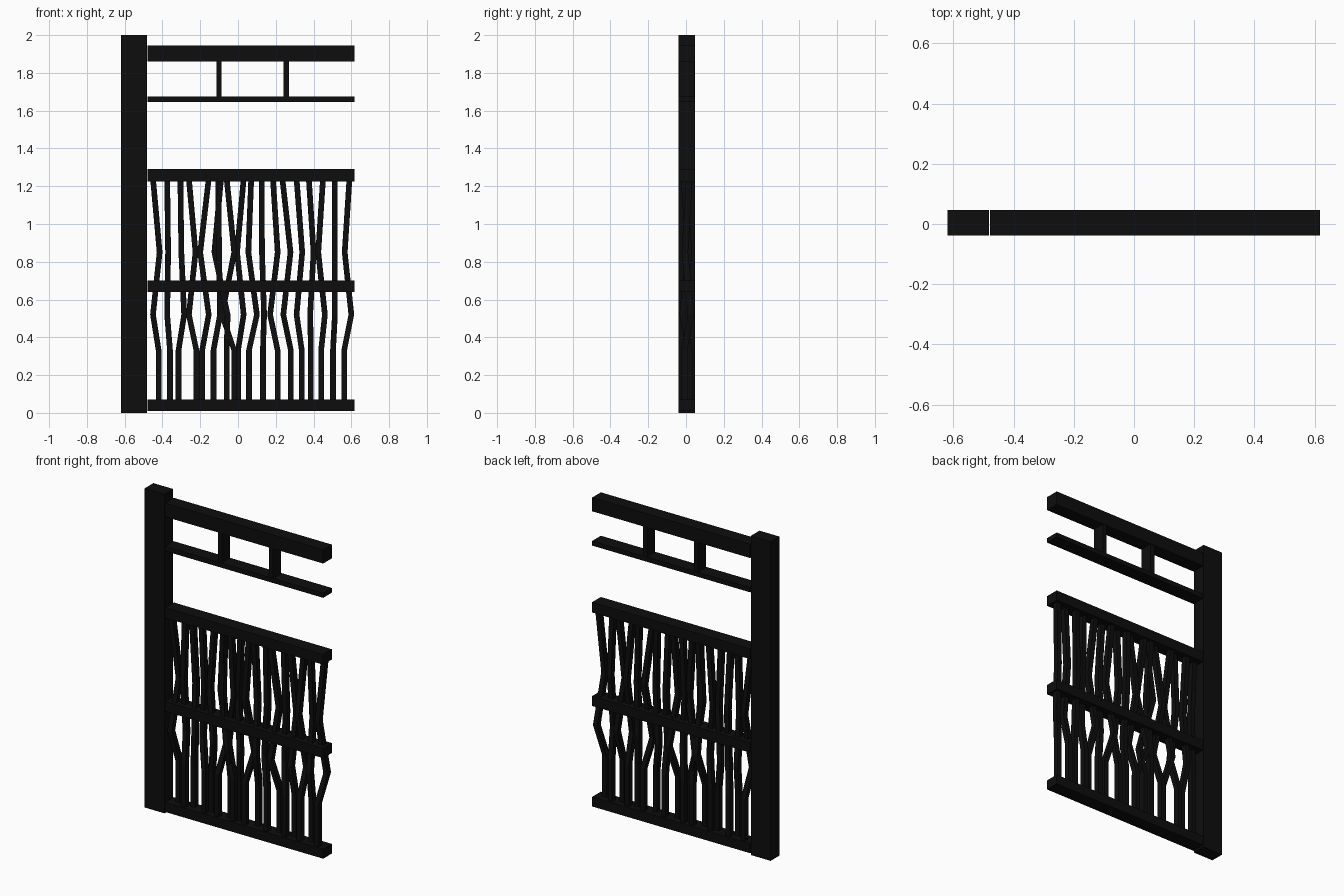
import bpy, bmesh

if "Cube" in bpy.data.objects:
    bpy.data.objects.remove(bpy.data.objects["Cube"])

black = bpy.data.materials.new("black_paint")
black.diffuse_color = (0.004, 0.004, 0.004, 1)
black.use_nodes = True
black.node_tree.nodes["Principled BSDF"].inputs["Base Color"].default_value = black.diffuse_color
YC = 0.004          # depth centre of the frame


def finish(name, bm):
    bmesh.ops.recalc_face_normals(bm, faces=bm.faces)
    me = bpy.data.meshes.new(name)
    bm.to_mesh(me)
    bm.free()
    me.materials.append(black)
    ob = bpy.data.objects.new(name, me)
    bpy.context.collection.objects.link(ob)
    return ob


def box(name, x0, x1, z0, z1, depth=0.086):
    bm = bmesh.new()
    bmesh.ops.create_cube(bm, size=1)
    for v in bm.verts:
        v.co.x = (x0 + x1) / 2 + v.co.x * (x1 - x0)
        v.co.y = YC + v.co.y * depth
        v.co.z = (z0 + z1) / 2 + v.co.z * (z1 - z0)
    return finish(name, bm)


def bent_bar(name, points, w=0.030, d=0.034):
    # square bar following a bent path
    bm = bmesh.new()
    rings = [[bm.verts.new((x + sx * w / 2, y + sy * d / 2, z))
              for sx, sy in ((-1, -1), (1, -1), (1, 1), (-1, 1))]
             for x, y, z in points]
    for a, b in zip(rings, rings[1:]):
        for i in range(4):
            j = (i + 1) % 4
            bm.faces.new((a[i], a[j], b[j], b[i]))
    bm.faces.new(rings[0])
    bm.faces.new(rings[-1])
    return finish(name, bm)


# Post
box("post", -0.62, -0.482, 0, 2)

# Horizontal rails
for name, z0, z1 in (("handrail", 1.86, 1.946), ("thin_rail", 1.645, 1.674),
                     ("upper_rail", 1.226, 1.29), ("middle_rail", 0.64, 0.702),
                     ("bottom_rail", 0.01, 0.07)):
    box(name, -0.478, 0.618, z0, z1)

# Spacers under the handrail
for x in (-0.101, 0.255):
    box("rail_spacer", x - 0.014, x + 0.014, 1.67, 1.865, 0.08)

# Bent bars: x at the top, upper bend, lower bend and foot
bars = [(-.45, -.415, -.45, -.42), (-.375, -.37, -.375, -.36),
        (-.305, -.30, -.285, -.315), (-.26, -.225, -.26, -.22),
        (-.155, -.20, -.155, -.19), (-.105, -.10, -.095, -.13),
        (-.09, -.125, -.055, -.06), (-.06, -.02, -.085, -.02),
        (.03, -.005, .03, .055 - .055), (.07, .055, .10, .058),
        (.125, .127, .138, .132), (.185, .21, .17, .21),
        (.235, .278, .24, .28), (.31, .34, .31, .338),
        (.375, .40, .382, .386), (.45, .425, .46, .44),
        (.512, .512, .513, .503), (.59, .565, .60, .562)]
for i, (t, u, l, f) in enumerate(bars):
    s = 1 if i % 2 else -1
    ys = (YC + s * 0.014, YC - s * 0.010, YC + s * 0.022, YC - s * 0.014)
    bent_bar("bent_bar", [(f, ys[3], 0.05), (f, ys[3], 0.33), (l, ys[2], 0.52),
                          (u, ys[1], 0.85), (t, ys[0], 1.24)])
